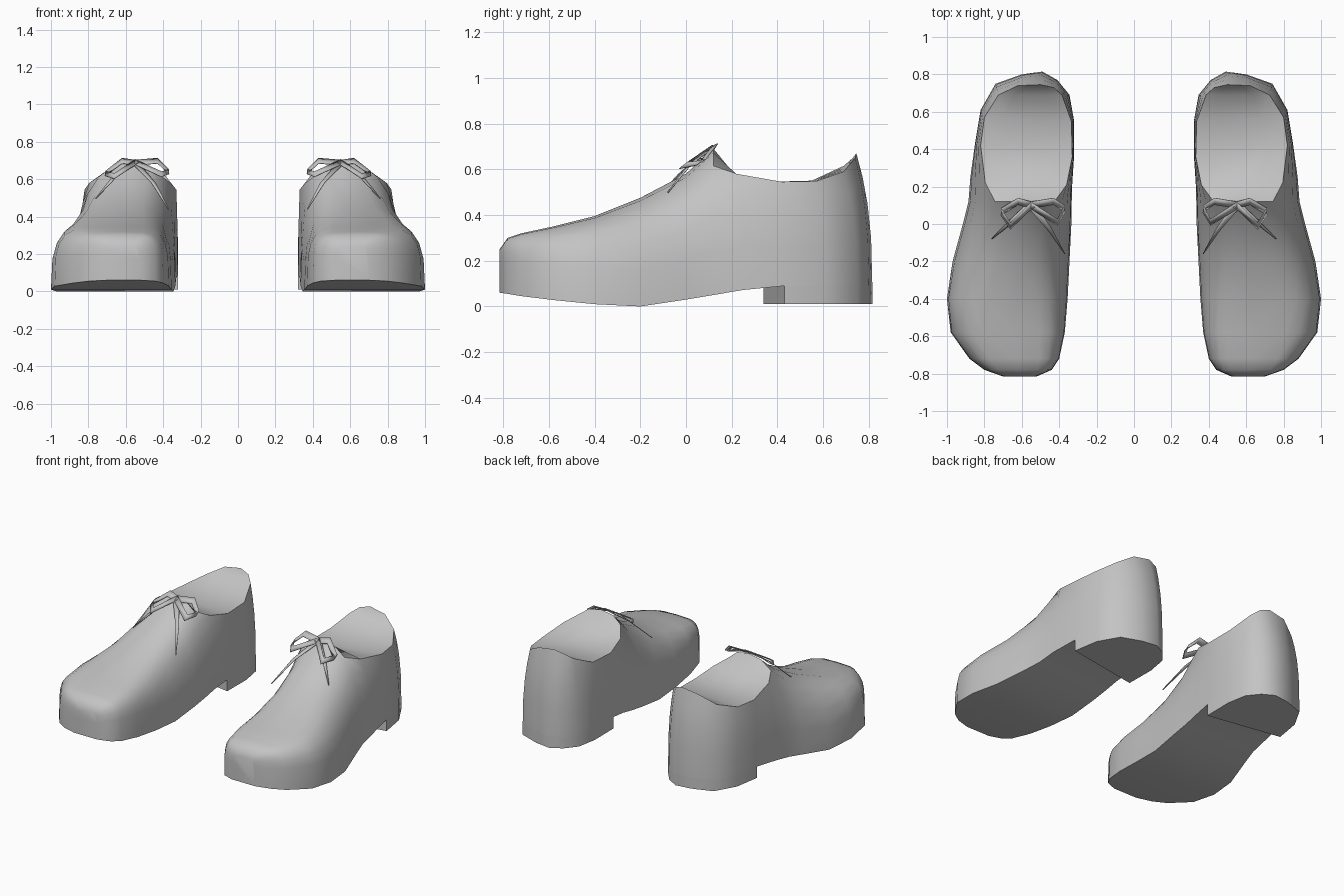
import bpy, bmesh
from math import sin, cos, pi
from mathutils import Vector

if "Cube" in bpy.data.objects:
    bpy.data.objects.remove(bpy.data.objects["Cube"], do_unlink=True)

grey = bpy.data.materials.new("plain grey")
grey.use_nodes = True
grey.diffuse_color = (0.55, 0.55, 0.55, 1)
grey.node_tree.nodes["Principled BSDF"].inputs["Base Color"].default_value = (0.55, 0.55, 0.55, 1)


def finish(bm, name, angle):
    """Turn a bmesh into a mirrored pair, smooth up to the given angle."""
    bmesh.ops.recalc_face_normals(bm, faces=bm.faces)
    mesh = bpy.data.meshes.new(name)
    bm.to_mesh(mesh)
    bm.free()
    mesh.materials.append(grey)
    obj = bpy.data.objects.new(name, mesh)
    bpy.context.collection.objects.link(obj)
    mirror = obj.modifiers.new("other shoe", "MIRROR")
    mirror.use_mirror_merge = False
    bpy.ops.object.select_all(action="DESELECT")
    obj.select_set(True)
    bpy.context.view_layer.objects.active = obj
    bpy.ops.object.shade_smooth_by_angle(angle=angle)
    return obj


def bridge(bm, a, b):
    """Quads between two open rows of vertices."""
    for k in range(len(a) - 1):
        bm.faces.new((a[k], a[k + 1], b[k + 1], b[k]))


# Front stations: y, inner x, outer x, ridge x, sole z, ridge z, inner and outer roundness
STATIONS = [
    (-0.815, 0.52, 0.70, 0.61, 0.06, 0.25, 5, 5),
    (-0.78, 0.44, 0.80, 0.62, 0.055, 0.30, 5, 5),
    (-0.72, 0.40, 0.88, 0.63, 0.045, 0.32, 4.5, 4.5),
    (-0.58, 0.37, 0.98, 0.64, 0.028, 0.35, 4, 4),
    (-0.40, 0.355, 1.00, 0.63, 0.01, 0.395, 3.2, 3.2),
    (-0.20, 0.345, 0.97, 0.60, 0.0, 0.475, 2.6, 2.5),
    (0.0, 0.335, 0.915, 0.58, 0.03, 0.58, 2.6, 2.3),
    (0.12, 0.333, 0.885, 0.57, 0.05, 0.69, 2.8, 2.3),
]
# Quarter columns, inner side round the heel to outer side: sole x, y and rim x, y, z
COLUMNS = [
    (0.33, 0.22, 0.36, 0.21, 0.58),
    (0.322, 0.34, 0.33, 0.36, 0.545),
    (0.32, 0.55, 0.335, 0.55, 0.55),
    (0.345, 0.69, 0.385, 0.69, 0.615),
    (0.41, 0.77, 0.43, 0.73, 0.65),
    (0.49, 0.815, 0.50, 0.745, 0.67),
    (0.60, 0.80, 0.62, 0.74, 0.65),
    (0.74, 0.75, 0.725, 0.69, 0.59),
    (0.82, 0.61, 0.80, 0.57, 0.548),
    (0.85, 0.43, 0.82, 0.42, 0.545),
    (0.875, 0.25, 0.795, 0.22, 0.58),
]
LEVELS = (0, 0.36, 0.62, 0.82, 1)
ARCH = 12

# Upper: vamp arches from toe to throat
bm = bmesh.new()
arches = []
for y, x_in, x_out, ridge, sole, top, n_in, n_out in STATIONS:
    row = []
    for j in range(ARCH + 1):
        a = pi * j / ARCH
        c, s = cos(a), max(sin(a), 0)
        n, reach = (n_in, ridge - x_in) if c > 0 else (n_out, x_out - ridge)
        side = -1 if c > 0 else 1
        x = ridge + side * reach * abs(c) ** (2 / n)
        row.append(bm.verts.new((x, y, sole + (top - sole) * s ** (2 / n))))
    arches.append(row)
for a, b in zip(arches, arches[1:]):
    bridge(bm, a, b)
    bm.faces.new((a[0], b[0], b[-1], a[-1]))
bm.faces.new(arches[0])

# Quarters: wall wrapped around the heel
throat = arches[-1]
walls = [throat[:5]]
for x, y, rx, ry, rz in COLUMNS:
    base = 0.072 if y < 0.3 else 0.09
    walls.append([bm.verts.new((x + (rx - x) * t ** 2.5, y + (ry - y) * t ** 2.5,
                                base + (rz - base) * t)) for t in LEVELS])
walls.append(throat[:7:-1])
for a, b in zip(walls, walls[1:]):
    bridge(bm, a, b)

# Sole under the shank and heel
half = len(walls) // 2
for k in range(half - 1):
    bm.faces.new((walls[k][0], walls[k + 1][0], walls[-2 - k][0], walls[-1 - k][0]))
bm.faces.new((walls[half - 1][0], walls[half][0], walls[half + 1][0]))

# Insole: shallow saddle spanning the opening from throat to heel
row = throat[4:9]
for k in range(1, half):
    a, b = walls[k][-1], walls[-1 - k][-1]
    dip = 0.012 if k < 3 else 0
    inner = [bm.verts.new(a.co.lerp(b.co, t) - Vector((0, 0, dip * sin(pi * t))))
             for t in (0.25, 0.5, 0.75)]
    following = [a, *inner, b]
    bridge(bm, row, following)
    row = following
for a, b in zip(row, row[1:]):
    bm.faces.new((a, b, walls[half][-1]))
finish(bm, "shoe_upper", 0.75)

# Heel block with a slanted front
bm = bmesh.new()
outline = COLUMNS[1:-1]
high = [bm.verts.new((x, y, 0.09)) for x, y, *rest in outline]
low = [bm.verts.new((x, y, 0.01)) for x, y, *rest in outline]
bridge(bm, high + high[:1], low + low[:1])
bm.faces.new(high)
bm.faces.new(low)
finish(bm, "heel_block", 0.75)


def ribbon(name, path, wide, taper=False):
    """Thin lace strip along a path, optionally narrowing to a tip."""
    bm = bmesh.new()
    edge = []
    for k, p in enumerate(path):
        size = 1 - 0.9 * k / (len(path) - 1) if taper else 1
        offset = Vector(wide) * size
        edge.append([bm.verts.new(Vector(p) - offset), bm.verts.new(Vector(p) + offset)])
    for a, b in zip(edge, edge[1:]):
        bridge(bm, a, b)
    obj = finish(bm, name, 0.3)
    solid = obj.modifiers.new("thickness", "SOLIDIFY")
    solid.thickness = 0.004


# Lace bow: two loops and two tails from the knot
knot = (0.55, 0.10, 0.69)
ribbon("inner_bow_loop", [knot, (0.43, 0.12, 0.70), (0.37, 0.08, 0.64),
                          (0.41, 0.01, 0.625), knot], (0, 0.018, 0.014))
ribbon("outer_bow_loop", [knot, (0.62, 0.12, 0.70), (0.71, 0.065, 0.63),
                          (0.66, -0.01, 0.615), knot], (0, 0.018, 0.014))
ribbon("inner_lace_tail", [knot, (0.45, -0.03, 0.58), (0.37, -0.16, 0.44)],
       (0.02, -0.008, 0), True)
ribbon("outer_lace_tail", [knot, (0.66, 0.01, 0.615), (0.76, -0.08, 0.50)],
       (0.02, 0.01, 0), True)
